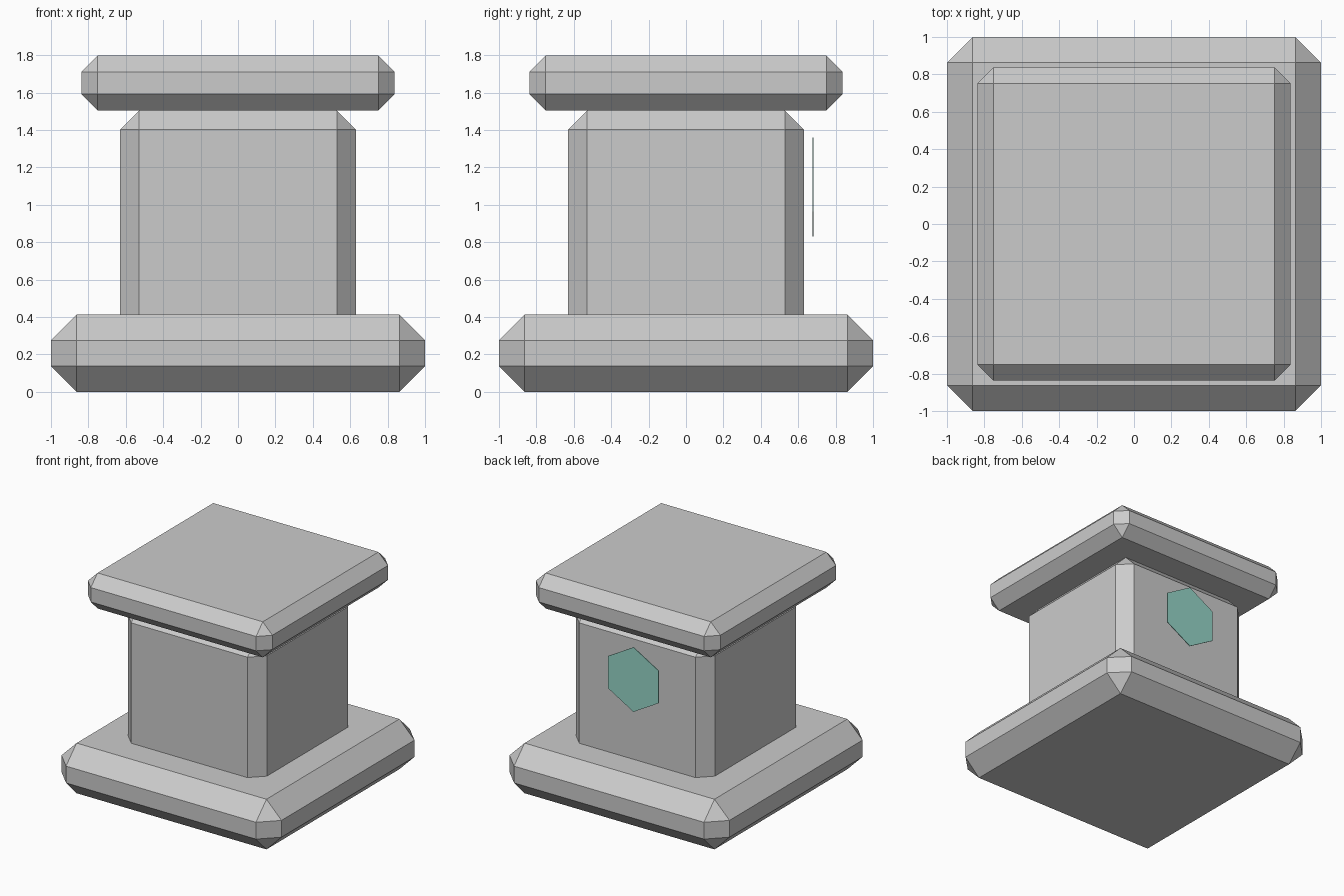
import bpy, math

if "Cube" in bpy.data.objects:
    bpy.data.objects.remove(bpy.data.objects["Cube"])


def chamfered_block(name, half, z0, z1, chamfer):
    """Square block with a single flat chamfer on every edge."""
    bpy.ops.mesh.primitive_cube_add(size=2, location=(0, 0, (z0 + z1) / 2))
    ob = bpy.context.object
    ob.name = name
    ob.scale = (half, half, (z1 - z0) / 2)
    bpy.ops.object.transform_apply(location=False, rotation=False, scale=True)
    bevel = ob.modifiers.new("chamfer", 'BEVEL')
    bevel.width = chamfer
    bevel.segments = 1
    bevel.limit_method = 'NONE'
    return ob


# Stacked pedestal: wide foot, square shaft, overhanging cap
chamfered_block("base", 1.0, 0.0, 0.412, 0.137)
chamfered_block("shaft", 0.632, 0.24, 1.505, 0.104)
chamfered_block("cap", 0.838, 1.505, 1.797, 0.087)

# Thin hexagonal plate, point up, hovering just off the back face
bpy.ops.mesh.primitive_cylinder_add(vertices=6, radius=0.265, depth=0.006,
                                    location=(0, 0.68, 1.095),
                                    rotation=(math.pi / 2, 0, 0))
plate = bpy.context.object
plate.name = "hex_plate"
teal = bpy.data.materials.new("teal")
teal.diffuse_color = (0.3, 0.66, 0.57, 1)
teal.use_nodes = True
teal.node_tree.nodes["Principled BSDF"].inputs["Base Color"].default_value = teal.diffuse_color
plate.data.materials.append(teal)
